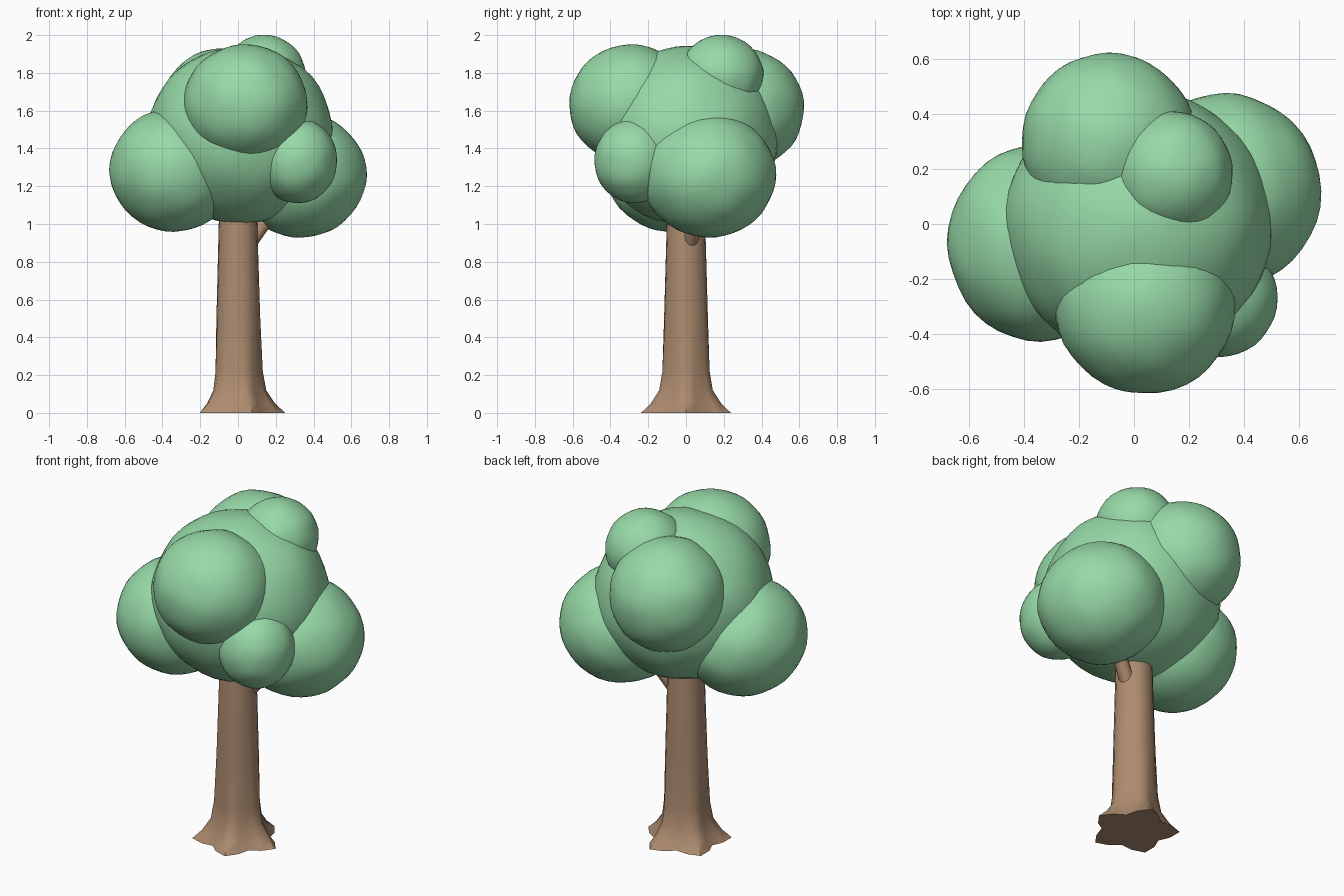
import bpy, bmesh, math
from mathutils import Vector, noise

if "Cube" in bpy.data.objects:
    bpy.data.objects.remove(bpy.data.objects["Cube"])


def material(name, color):
    m = bpy.data.materials.new(name)
    m.diffuse_color = (*color, 1)
    m.use_nodes = True
    m.node_tree.nodes["Principled BSDF"].inputs["Base Color"].default_value = m.diffuse_color
    return m


def finish(bm, name, mat):
    bmesh.ops.recalc_face_normals(bm, faces=bm.faces)
    me = bpy.data.meshes.new(name)
    bm.to_mesh(me)
    bm.free()
    me.materials.append(mat)
    ob = bpy.data.objects.new(name, me)
    bpy.context.collection.objects.link(ob)
    bpy.context.view_layer.objects.active = ob
    ob.select_set(True)
    bpy.ops.object.shade_smooth_by_angle(angle=math.radians(50))
    ob.select_set(False)
    return ob


bark = material("bark", (0.42, 0.26, 0.16))
leaf = material("leaf", (0.31, 0.70, 0.39))

# Trunk: stacked rings, five root points at the base fading upward
SIDES = 20
profile = [(0.0, 0.212, 0.18), (0.05, 0.172, 0.14), (0.12, 0.137, 0.09),
           (0.22, 0.125, 0.05), (0.5, 0.116, 0.015), (1.0, 0.102, 0.0), (1.2, 0.09, 0.0)]
bm = bmesh.new()
rings = []
for z, r, star in profile:
    ring = []
    for i in range(SIDES):
        a = 2 * math.pi * i / SIDES
        rr = r * (1 + star * math.cos(5 * a))
        ring.append(bm.verts.new((rr * math.cos(a), rr * math.sin(a), z)))
    rings.append(ring)
for lo, hi in zip(rings, rings[1:]):
    for i in range(SIDES):
        j = (i + 1) % SIDES
        bm.faces.new((lo[i], lo[j], hi[j], hi[i]))
bm.faces.new(rings[0])
bm.faces.new(rings[-1])
finish(bm, "trunk", bark)

# Branch: short stub reaching into the right foliage
start, end = Vector((0.06, 0.02, 0.9)), Vector((0.25, 0.09, 1.16))
bm = bmesh.new()
bmesh.ops.create_cone(bm, cap_ends=True, segments=12, radius1=0.042, radius2=0.034,
                      depth=(end - start).length)
rot = (end - start).to_track_quat('Z', 'Y').to_matrix()
bmesh.ops.rotate(bm, verts=bm.verts, matrix=rot)
bmesh.ops.translate(bm, verts=bm.verts, vec=(start + end) / 2)
finish(bm, "branch", bark)

# Foliage: slightly lumpy overlapping balls (centre, radii)
clumps = {
    "foliage_core": ((0.015, 0.0, 1.47), (0.49, 0.49, 0.47)),
    "foliage_front": ((0.04, -0.29, 1.635), (0.33, 0.33, 0.315)),
    "foliage_back": ((-0.09, 0.30, 1.61), (0.32, 0.325, 0.32)),
    "foliage_left": ((-0.34, -0.07, 1.285), (0.34, 0.36, 0.325)),
    "foliage_right": ((0.33, 0.12, 1.26), (0.35, 0.355, 0.33)),
    "foliage_small_front": ((0.315, -0.27, 1.335), (0.21, 0.215, 0.225)),
    "foliage_top": ((0.14, 0.185, 1.785), (0.22, 0.225, 0.215)),
}
for k, (name, (centre, radii)) in enumerate(clumps.items()):
    bm = bmesh.new()
    bmesh.ops.create_icosphere(bm, subdivisions=4, radius=1)
    for v in bm.verts:
        n = v.co.normalized()
        bump = 1 + 0.02 * noise.noise(n * 2.5 + Vector((k * 7.3, 0.4, 0.7)))
        v.co = Vector(c + r * bump * d for c, r, d in zip(centre, radii, n))
    finish(bm, name, leaf)
